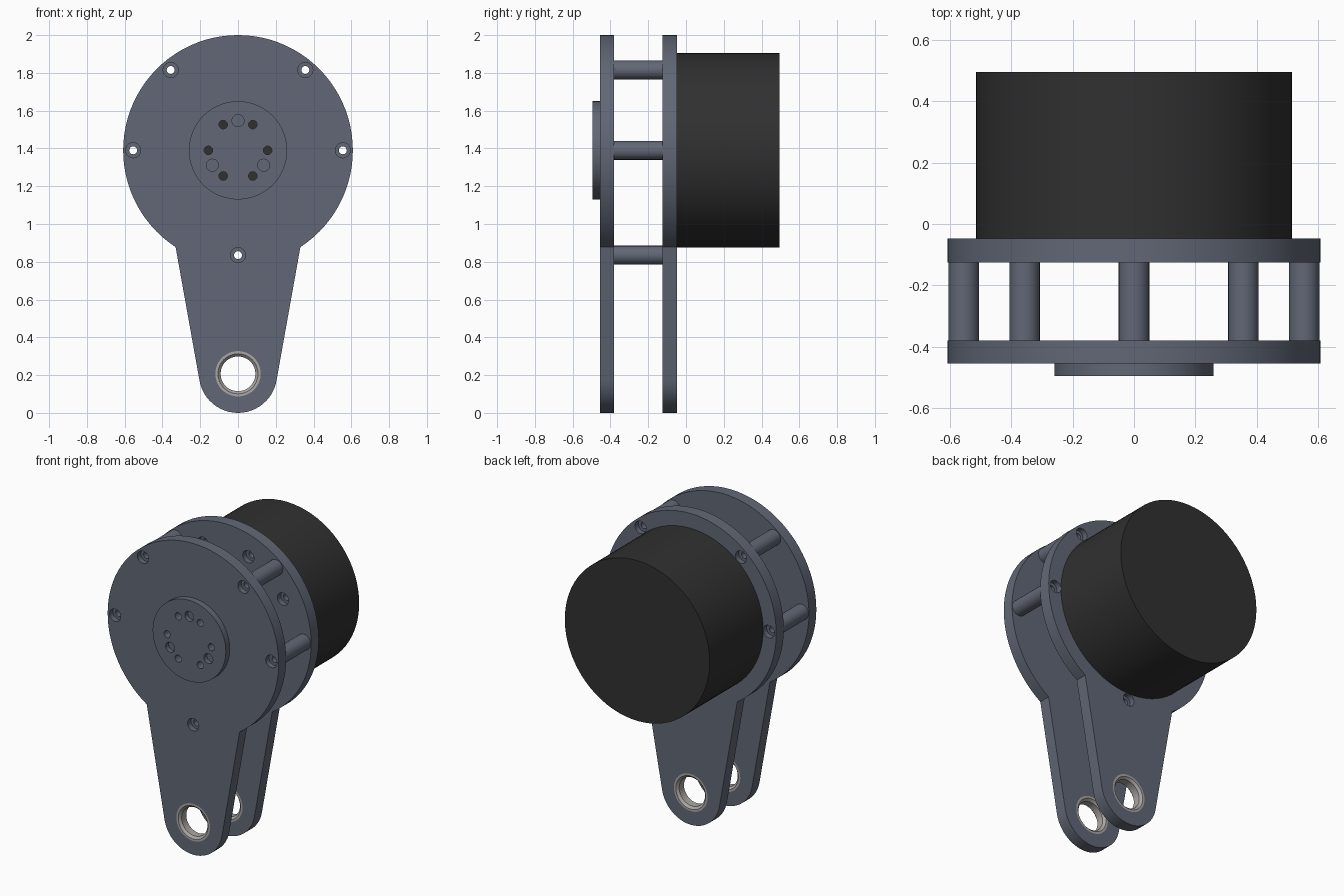
import bpy, bmesh
from math import sin, cos, pi, radians, atan2

cube = bpy.data.objects.get("Cube")
if cube:
    bpy.data.objects.remove(cube, do_unlink=True)

AXIS_Z = 1.39                    # height of the motor axis
PIVOT_Z = 0.207                  # height of the lower pivot
FRONT = (-0.455, -0.38)          # depth range of the front plate
BACK = (-0.125, -0.048)          # depth range of the back plate


def material(name, color):
    m = bpy.data.materials.new(name)
    m.use_nodes = True
    m.diffuse_color = (*color, 1)
    m.node_tree.nodes["Principled BSDF"].inputs["Base Color"].default_value = (*color, 1)
    return m


SLATE = material("slate metal", (0.12, 0.137, 0.18))
BLACK = material("black casing", (0.03, 0.03, 0.03))
STEEL = material("bushing steel", (0.40, 0.38, 0.37))


def turn(bm, profile, x=0, z=AXIS_Z, n=32, closed=False):
    """Revolve (radius, y) points around a y-directed axis through x, z."""
    rings = [[bm.verts.new((x + r * cos(2 * pi * i / n), y, z + r * sin(2 * pi * i / n)))
              for i in range(n)] for r, y in profile]
    pairs = list(zip(rings, rings[1:]))
    if closed:
        pairs.append((rings[-1], rings[0]))
    else:
        bm.faces.new(rings[0])
        bm.faces.new(rings[-1])
    for a, b in pairs:
        for i in range(n):
            j = (i + 1) % n
            bm.faces.new((a[i], a[j], b[j], b[i]))


def finish(bm, name, mat):
    bmesh.ops.recalc_face_normals(bm, faces=bm.faces)
    mesh = bpy.data.meshes.new(name)
    bm.to_mesh(mesh)
    bm.free()
    mesh.materials.append(mat)
    ob = bpy.data.objects.new(name, mesh)
    bpy.context.scene.collection.objects.link(ob)
    return ob


def carve(ob, cutter):
    """Subtract the cutter for good, then throw it away."""
    mod = ob.modifiers.new("holes", "BOOLEAN")
    mod.operation, mod.solver, mod.object = "DIFFERENCE", "EXACT", cutter
    graph = bpy.context.evaluated_depsgraph_get()
    mesh = bpy.data.meshes.new_from_object(ob.evaluated_get(graph))
    ob.modifiers.clear()
    ob.data = mesh
    bpy.data.objects.remove(cutter, do_unlink=True)


def polar(radius, degrees):
    a = radians(degrees)
    return radius * cos(a), AXIS_Z + radius * sin(a)


def smooth(ob):
    bpy.ops.object.select_all(action="DESELECT")
    ob.select_set(True)
    bpy.context.view_layer.objects.active = ob
    bpy.ops.object.shade_smooth_by_angle(angle=radians(30))


def plate(name, depth):
    """Round head running into a tapered arm with a rounded end."""
    start = atan2(-0.51, 0.33)
    head = [start + i * (pi - 2 * start) / 72 for i in range(73)]
    tip = [radians(190 + i * 160 / 24) for i in range(25)]
    outline = [(0.608 * cos(a), AXIS_Z + 0.61 * sin(a)) for a in head]
    outline += [(PIVOT_Z * cos(a), PIVOT_Z + PIVOT_Z * sin(a)) for a in tip]
    bm = bmesh.new()
    face = bm.faces.new([bm.verts.new((x, depth[0], z)) for x, z in outline])
    out = bmesh.ops.extrude_face_region(bm, geom=[face])
    moved = [v for v in out["geom"] if isinstance(v, bmesh.types.BMVert)]
    bmesh.ops.translate(bm, verts=moved, vec=(0, depth[1] - depth[0], 0))
    return finish(bm, name, SLATE)


def screw_hole(bm, x, z, outer, inner):
    """Counterbored through hole; outer is the face with the wide mouth."""
    s = 1 if inner > outer else -1
    turn(bm, [(0.04, outer - s * 0.02), (0.04, outer + s * 0.035),
              (0.021, outer + s * 0.035), (0.021, inner + s * 0.02)], x, z, 20)


def hub_holes(bm):
    for k in range(6):
        turn(bm, [(0.023, -0.6), (0.023, -0.3)], *polar(0.157, 60 * k), 12)
    for k in range(3):
        turn(bm, [(0.032, -0.6), (0.032, -0.465)], *polar(0.157, 90 + 120 * k), 20)


posts = [polar(0.555, a) for a in (0, 50, 130, 180, 270)]

# Front and back plates with their holes
for name, depth, outer, inner in (("front_plate", FRONT, FRONT[0], FRONT[1]),
                                  ("back_plate", BACK, BACK[1], BACK[0])):
    ob = plate(name, depth)
    bm = bmesh.new()
    for x, z in posts:
        screw_hole(bm, x, z, outer, inner)
    turn(bm, [(0.12, depth[0] - 0.1), (0.12, depth[1] + 0.1)], 0, PIVOT_Z, 48)
    if name == "front_plate":
        hub_holes(bm)
    else:
        # Output opening and motor screws
        turn(bm, [(0.26, -0.2), (0.26, 0)], n=48)
        for k in range(9):
            screw_hole(bm, *polar(0.47, 30 + 40 * k), inner, outer)
    carve(ob, finish(bm, "hole_cutter", SLATE))
    smooth(ob)

    # Bushing with chamfered bore
    bm = bmesh.new()
    a, b = depth
    turn(bm, [(0.12, a), (0.106, a), (0.092, a + 0.014), (0.092, b - 0.014),
              (0.106, b), (0.12, b)], 0, PIVOT_Z, 48, True)
    smooth(finish(bm, name.replace("plate", "bushing"), STEEL))

# Hub disc on the front
bm = bmesh.new()
turn(bm, [(0.26, -0.495), (0.26, FRONT[0])], n=64)
hub = finish(bm, "hub_disc", SLATE)
bm = bmesh.new()
hub_holes(bm)
carve(hub, finish(bm, "hole_cutter", SLATE))
smooth(hub)

# Hollow spacer posts between the plates
for i, (x, z) in enumerate(posts):
    bm = bmesh.new()
    a, b = FRONT[1], BACK[0]
    turn(bm, [(0.05, a), (0.05, b), (0.021, b), (0.021, a)], x, z, 24, True)
    smooth(finish(bm, f"spacer_post_{i + 1}", SLATE))

# Motor casing
bm = bmesh.new()
turn(bm, [(0.515, BACK[1]), (0.515, 0.495)], n=72)
smooth(finish(bm, "motor_casing", BLACK))
